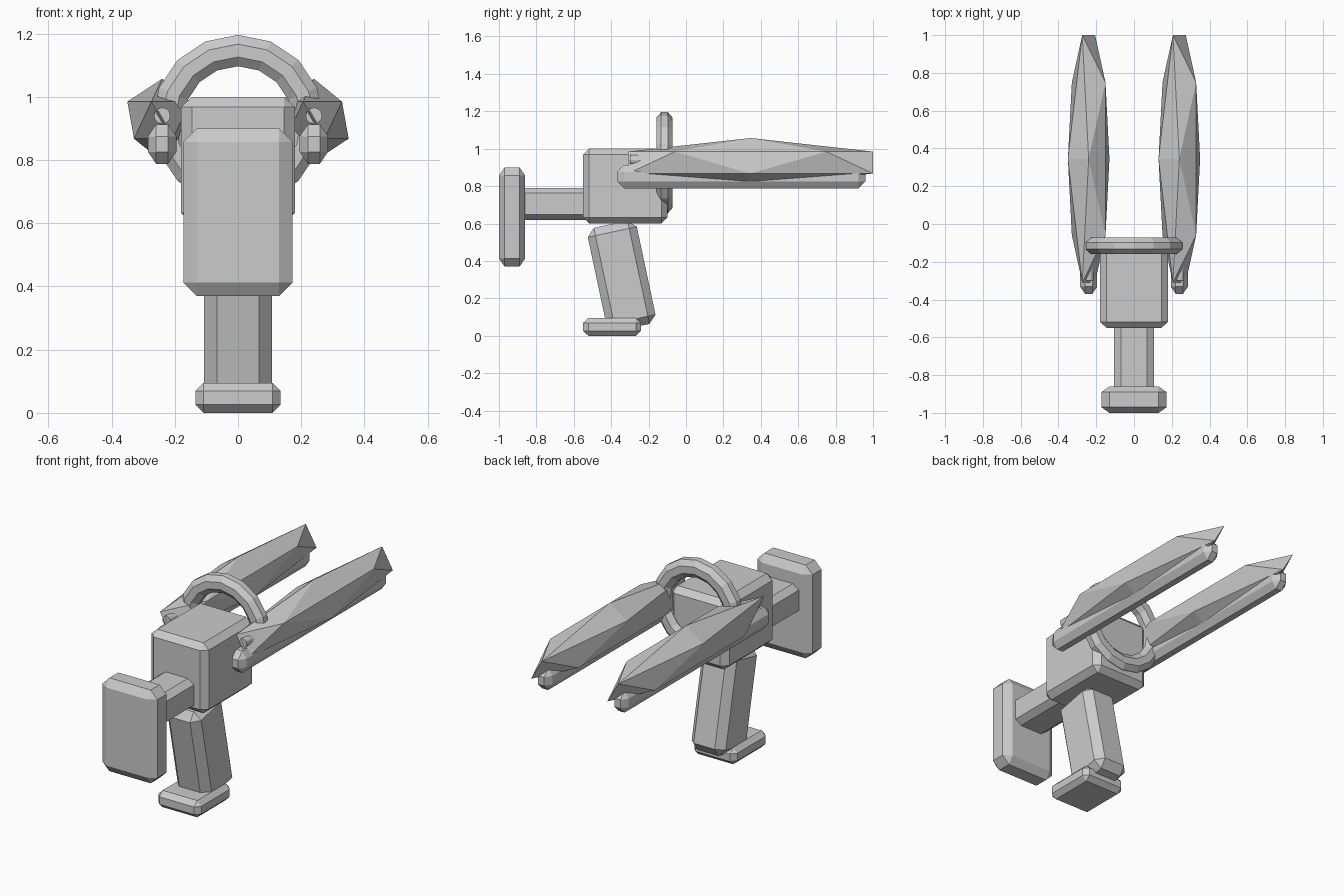
import bpy, bmesh, math
from itertools import product
from mathutils import Matrix, Vector

if "Cube" in bpy.data.objects:
    bpy.data.objects.remove(bpy.data.objects["Cube"])


def finish(name, bm):
    bmesh.ops.recalc_face_normals(bm, faces=bm.faces[:])
    me = bpy.data.meshes.new(name)
    bm.to_mesh(me)
    bm.free()
    ob = bpy.data.objects.new(name, me)
    bpy.context.collection.objects.link(ob)
    return ob


def chamfer_box(name, lo, hi, bev, tilt=0.0):
    """Box with flat chamfered edges; bev is the chamfer size along x, y, z."""
    lo, hi, b = Vector(lo), Vector(hi), Vector(bev)
    h = (hi - lo) / 2
    bm = bmesh.new()
    for s in product((-1, 1), repeat=3):
        for full in range(3):
            bm.verts.new([s[i] * (h[i] if i == full else h[i] - b[i]) for i in range(3)])
    bmesh.ops.convex_hull(bm, input=bm.verts[:])
    bmesh.ops.dissolve_limit(bm, angle_limit=0.01, verts=bm.verts[:], edges=bm.edges[:])
    bm.transform(Matrix.Translation((lo + hi) / 2) @ Matrix.Rotation(tilt, 4, 'X'))
    return finish(name, bm)


# Shoulder stock and its arm
chamfer_box("stock_plate", (-.173, -1, .37), (.173, -.86, .90), (.043, .03, .043))
chamfer_box("stock_arm", (-.107, -.9, .62), (.107, -.5, .79), (.037, .03, .027))

# Main body
chamfer_box("body", (-.18, -.55, .60), (.18, -.10, 1.0), (.035, .032, .032))

# Tilted grip and its foot
chamfer_box("grip", (-.107, -.478, .038), (.107, -.21, .602), (.041, .042, .042),
            math.radians(12))
chamfer_box("grip_foot", (-.135, -.55, 0), (.135, -.24, .095), (.026, .028, .026))

# Octagonal-section ring around the body's far end
bm = bmesh.new()
STEPS, SIDES = 16, 8
rings = []
for i in range(STEPS):
    a = 2 * math.pi * i / STEPS
    ring = []
    for j in range(SIDES):
        t = 2 * math.pi * (j + .5) / SIDES
        r = .221 + .0535 * math.cos(t)
        ring.append(bm.verts.new((r * math.sin(a), -.115 + .0465 * math.sin(t),
                                  .925 + r * math.cos(a))))
    rings.append(ring)
for i in range(STEPS):
    p, q = rings[i], rings[(i + 1) % STEPS]
    for j in range(SIDES):
        k = (j + 1) % SIDES
        bm.faces.new((p[j], p[k], q[k], q[j]))
finish("ring", bm)

# Prongs: stretched crystal, chamfered rail beneath, round pin at the near end
for side, x in (("left", -.24), ("right", .24)):
    bm = bmesh.new()
    bmesh.ops.create_icosphere(
        bm, subdivisions=1, radius=1,
        matrix=Matrix.Translation((x, .345, .926))
        @ Matrix.Diagonal((-.123, -.77, .131, 1)))
    finish(side + "_crystal", bm)

    chamfer_box(side + "_rail", (x - .045, -.37, .788), (x + .045, .96, .913),
                (.026, .038, .038))

    bm = bmesh.new()
    bmesh.ops.create_cone(
        bm, cap_ends=True, segments=12, radius1=.026, radius2=.026, depth=.6,
        matrix=Matrix.Translation((x, 0, .94)) @ Matrix.Rotation(math.pi / 2, 4, 'X'))
    finish(side + "_pin", bm)
